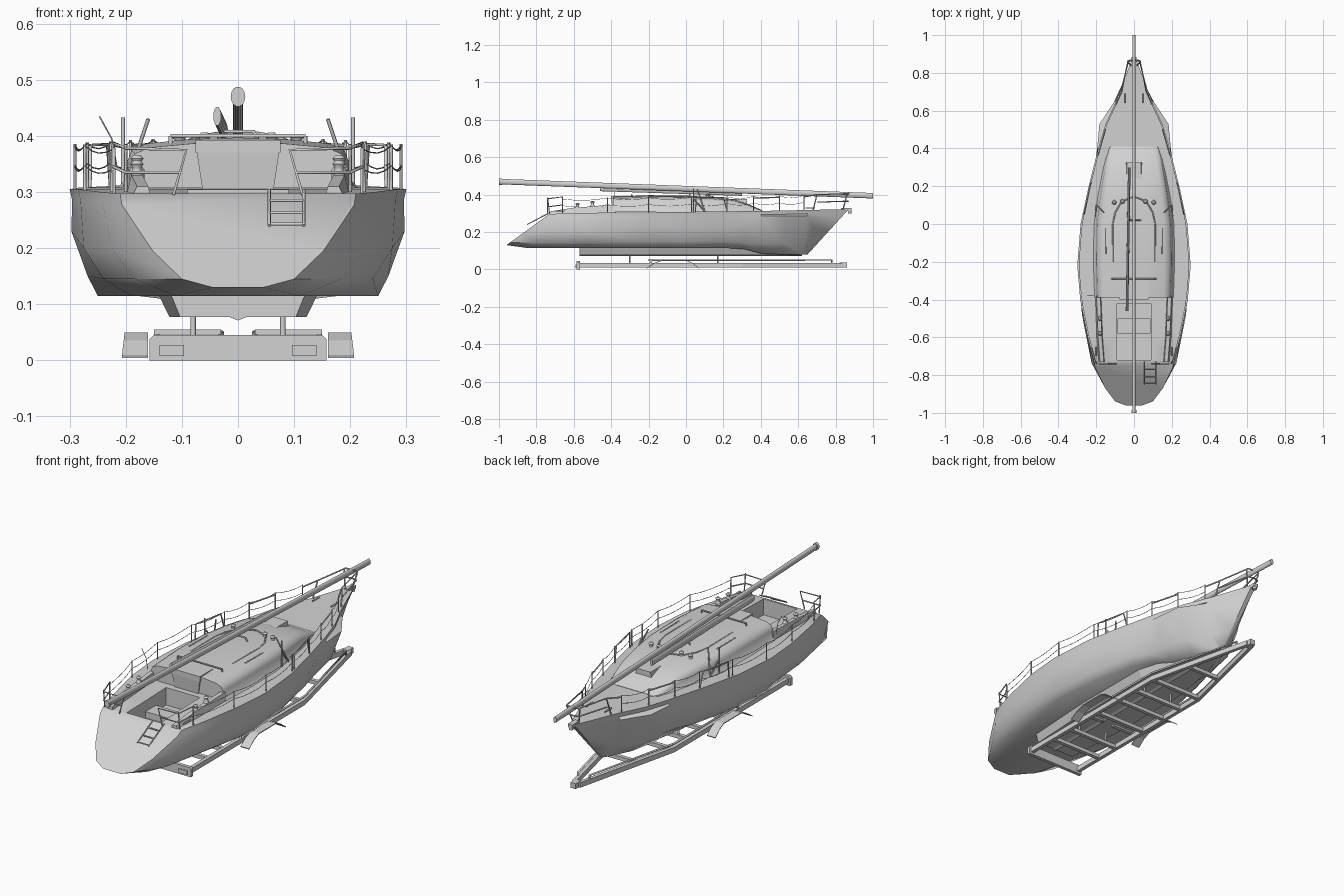
import bpy, bmesh, math
from mathutils import Vector

cube = bpy.data.objects.get("Cube")
if cube:
    bpy.data.objects.remove(cube)

grey = bpy.data.materials.new("light_grey")
grey.use_nodes = True
grey.diffuse_color = (0.65, 0.65, 0.65, 1)
for node in grey.node_tree.nodes:
    if node.type == 'BSDF_PRINCIPLED':
        node.inputs["Base Color"].default_value = grey.diffuse_color


# Helpers
def finish(name, bm, angle=0):
    bmesh.ops.recalc_face_normals(bm, faces=bm.faces)
    me = bpy.data.meshes.new(name)
    bm.to_mesh(me)
    bm.free()
    me.materials.append(grey)
    ob = bpy.data.objects.new(name, me)
    bpy.context.collection.objects.link(ob)
    if angle:
        bpy.ops.object.select_all(action='DESELECT')
        ob.select_set(True)
        bpy.context.view_layer.objects.active = ob
        bpy.ops.object.shade_smooth_by_angle(angle=math.radians(angle))
    return ob


def loft(name, rings, angle=0):
    bm = bmesh.new()
    vs = [[bm.verts.new(p) for p in r] for r in rings]
    n = len(vs[0])
    for a, b in zip(vs, vs[1:]):
        for i in range(n):
            j = (i + 1) % n
            bm.faces.new((a[i], a[j], b[j], b[i]))
    bm.faces.new(vs[0])
    bm.faces.new(vs[-1])
    return finish(name, bm, angle)


def box(name, lo, hi, taper=1.0):
    def ring(z, k):
        cx = (lo[0] + hi[0]) / 2
        return [(cx + (x - cx) * k, y, z) for x, y in
                ((lo[0], lo[1]), (hi[0], lo[1]), (hi[0], hi[1]), (lo[0], hi[1]))]
    return loft(name, [ring(lo[2], 1), ring(hi[2], taper)])


def lathe(name, centre, profile, sides=12):
    c = Vector(centre)
    ang = [2 * math.pi * i / sides for i in range(sides)]
    return loft(name, [[c + Vector((r * math.cos(a), r * math.sin(a), z)) for a in ang]
                       for r, z in profile], 40)


def spar(name, a, b, rx, rz, sides=14):
    ang = [2 * math.pi * i / sides for i in range(sides)]
    return loft(name, [[(p[0] + rx * math.cos(t), p[1], p[2] + rz * math.sin(t))
                        for t in ang] for p in (a, b)], 40)


def tubes(name, paths, r=0.003, mirror=True):
    cu = bpy.data.curves.new(name, 'CURVE')
    cu.dimensions = '3D'
    cu.bevel_depth = r
    cu.bevel_resolution = 1
    cu.use_fill_caps = True
    for path in paths:
        for s in ((1, -1) if mirror else (1,)):
            sp = cu.splines.new('POLY')
            sp.points.add(len(path) - 1)
            for p, q in zip(sp.points, path):
                p.co = (q[0] * s, q[1], q[2], 1)
    cu.materials.append(grey)
    ob = bpy.data.objects.new(name, cu)
    bpy.context.collection.objects.link(ob)
    return ob


# Hull stations: deck y, bottom y, then (half width, height) from deck to bottom
stations = [
    (-.73, -.96, (.21, .297), (.152, .195), (.1, .145), (.045, .13)),
    (-.6, -.85, (.245, .30), (.225, .2), (.185, .145), (.11, .115)),
    (-.4, -.55, (.285, .305), (.275, .2), (.24, .145), (.19, .115)),
    (-.22, -.25, (.3, .305), (.297, .23), (.268, .15), (.25, .115)),
    (0, 0, (.283, .308), (.28, .22), (.25, .15), (.225, .115)),
    (.2, .2, (.24, .31), (.237, .22), (.213, .15), (.18, .115)),
    (.33, .31, (.207, .312), (.205, .25), (.175, .14), (.13, .109)),
    (.4, .4, (.19, .313), (.195, .287), (.155, .14), (.108, .085)),
    (.53, .52, (.15, .315), (.183, .287), (.13, .14), (.075, .08)),
    (.65, .63, (.095, .318), (.105, .287), (.06, .14), (.02, .08)),
    (.87, .65, (.012, .322), (.011, .27), (.009, .15), (.006, .08)),
]


# The deck edge drops as a short upright strake before the topsides begin
def hull_ring(st):
    yt, yb, pts = st[0], st[1], st[2:]
    (w0, top), bot = pts[0], pts[-1][1]
    pts = [pts[0], (w0 * .985, top - .02)] + list(pts[1:])
    half = [(w, yt + (yb - yt) * (top - z) / (top - bot), z) for w, z in pts]
    return half + [(-x, y, z) for x, y, z in reversed(half)]


def edge(y, up=0.0, inset=0.008):
    for a, b in zip(stations, stations[1:]):
        if a[0] <= y <= b[0]:
            t = (y - a[0]) / (b[0] - a[0])
            w, z = (a[2][i] + (b[2][i] - a[2][i]) * t for i in (0, 1))
            return (max(w - inset, 0.01), y, z + up)


hull = loft("hull", [hull_ring(s) for s in stations], 52)
well = box("cockpit_cutter", (-.09, -.72, .22), (.09, -.42, .4))
well.hide_render = True
cut = hull.modifiers.new("cockpit", 'BOOLEAN')
cut.operation = 'DIFFERENCE'
cut.object = well
cut.solver = 'EXACT'
bpy.context.view_layer.objects.active = hull
bpy.ops.object.modifier_apply(modifier=cut.name)
bpy.data.objects.remove(well)

# Keel fairing below the flat bottom
loft("keel", [[(w, y, .118), (w * .86, y, .077), (.015, y, .077), (0, y, .071), (-.015, y, .077),
               (-w * .86, y, .077), (-w, y, .118)]
              for y, w in ((-.57, .12), (-.2, .142), (.2, .14), (.45, .09), (.62, .02))])

# Cabin, flared into the side decks
roof = [(-.39, .197, .08), (-.2, .203, .088), (0, .2, .086), (.15, .182, .077),
        (.26, .163, .066), (.34, .148, .038), (.41, .13, .006)]
shape = [(1.06, -.02), (1, .12), (.975, .5), (.935, .74), (.8, .88), (.4, .97), (0, 1)]


def cabin_ring(y, w, h):
    half = [(w * a, y, .309 + h * b) for a, b in shape]
    return half + [(-x, y, z) for x, y, z in reversed(half[:-1])]


loft("cabin", [cabin_ring(*r) for r in roof], 65)
loft("companionway_door", [[(s * w, y + d, z) for s, d in ((-1, 0), (1, 0), (1, .02), (-1, .02))]
                           for w, y, z in ((.062, -.392, .295), (.076, -.4, .388))])
box("companionway_hatch", (-.076, -.4, .37), (.076, -.3, .393))
box("deck_hatch", (-.042, .23, .35), (.042, .325, .376), .9)
box("cockpit_step", (-.088, -.58, .22), (.088, -.5, .25))

# Cockpit coamings and winches
for s, side in ((1, "left"), (-1, "right")):
    loft(side + "_coaming", [[(s * (w - .035), y, .29), (s * (w - .03), y, z),
                              (s * (w - .01), y, z), (s * w, y, .29)]
                             for w, y, z in ((.19, -.73, .31), (.2, -.6, .33), (.208, -.38, .345))])
    for i, (x, y, z) in enumerate(((.18, -.5, .33), (.18, -.58, .32), (.105, .115, .367), (.06, .12, .37))):
        lathe(f"{side}_winch_{i}", (s * x, y, z),
              [(.013, 0), (.013, .01), (.008, .016), (.008, .024), (.012, .03), (.006, .036)])

# Mast lowered over the deck, with boom beside it
spar("mast", (0, -1, .47), (0, 1, .394), .009, .015)
spar("mast_head", (0, -1, .47), (0, -.985, .47), .013, .018)
spar("boom", (-.037, -.46, .435), (-.025, .3, .41), .007, .017)
tubes("mast_crutches", [[(.205, .04, .30), (.205, .04, .433)], [(.2, .1, .31), (.16, .06, .43)],
                        [(.205, .04, .38), (.2, .1, .31)]], .0035)
tubes("mast_foot_arch", [[(.04, .02, .38), (.028, .02, .408), (-.028, .02, .408), (-.04, .02, .38)]], .004, False)
tubes("flag_staff", [[(-.215, -.38, .34), (-.225, -.38, .395), (-.247, -.38, .435)]], .0015, False)

# Roof rails, traveller and sheet tracks
tubes("roof_rails", [[(.112, -.2, .39), (.112, 0, .389), (.1, .06, .388), (.065, .12, .387), (0, .145, .389)],
                     [(.15, -.16, .387), (.15, -.02, .385)]], .0035)
tubes("traveller", [[(.12, -.29, .4), (-.12, -.29, .4)], [(.12, -.29, .4), (.12, -.29, .37)],
                    [(-.12, -.29, .4), (-.12, -.29, .37)]], .0035, False)

# Stanchions with sagging lifelines
posts = [-.66, -.42, -.2, .03, .22, .36, .5, .63]
tubes("stanchions", [[edge(y), edge(y, .08)] for y in posts], .0028)
lines = []
for h in (.042, .078):
    path = []
    for a, b in zip(posts, posts[1:]):
        path += [edge(a + (b - a) * t, h - .01 * 4 * t * (1 - t)) for t in (0, .25, .5, .75)]
    lines.append(path + [edge(posts[-1], h)])
tubes("lifelines", lines, .0012)

# Midship rails, pulpit and pushpit
tubes("midship_rails", [[edge(.05), edge(.055, .075), edge(.2, .075), edge(.22)],
                        [edge(.36, .07), edge(.5, .07)]], .0035)
tubes("pulpit", [[edge(.68), (.065, .7, .4), (.032, .865, .405), (0, .87, .405)],
                 [edge(.84), (.035, .86, .4)], [(.07, .7, .36), (.03, .86, .365), (0, .868, .365)],
                 [edge(.63, .07), (.065, .7, .4)]], .0035)
tubes("pushpit", [[(.115, -.74, .295), (.092, -.74, .375), (.2, -.74, .378), (.222, -.66, .388), (.225, -.66, .3)],
                  [(.2, -.73, .3), (.2, -.74, .385)], [(.105, -.74, .335), (.2, -.74, .335), (.222, -.66, .345)]], .003)

# Stern ladder
ladder = [[(x, -.73, .303), (x, -.85, .24)] for x in (.056, .117)]
ladder += [[(.056, y, z), (.117, y, z)] for y, z in ((-.77, .285), (-.81, .263), (-.845, .243))]
tubes("stern_ladder", ladder, .003, False)

# Bow roller and cleats
box("bow_roller", (-.012, .83, .312), (.012, .885, .328))
lathe("roller_wheel", (0, .875, .3), [(.01, 0), (.01, .014)])
tubes("cleats", [[(.05, .64, .328), (.05, .69, .328)], [(.2, -.7, .312), (.2, -.65, .312)]], .004)

# Trailer frame
loft("trailer_rear_beam", [[(x, y, z) for x, z in ((-.158, 0), (.158, 0), (.158, .037), (.15, .045),
                                                   (-.15, .045), (-.158, .037))] for y in (-.585, -.568)])
for s, side in ((1, "left"), (-1, "right")):
    box(side + "_tail_light", (s * .118 - .022, -.59, .008), (s * .118 + .022, -.585, .027))
    loft(side + "_trailer_rail", [[(s * (x + dx), y, z) for dx, z in
                                   ((-.009, .01), (.009, .01), (.009, .034), (-.009, .034))]
                                  for x, y in ((.14, -.57), (.14, .3), (.012, .84))])
    loft(side + "_bunk", [[(s * (.03 + dx), y, .046 + dz) for dx, dz in
                           ((0, 0), (.12, 0), (.12, .009), (0, .009))] for y in (-.2, -.18)])
    # Fender arch
    arc = [(-.21, .008), (-.17, .035), (-.13, .05), (0, .05), (.035, .035), (.07, .008)]
    loft(side + "_fender", [[(s * .16, y, z - .004), (s * .16, y, z), (s * (.202 + (.05 - z) * .12), y, z),
                             (s * (.202 + (.05 - z) * .12), y, z - .004)] for y, z in arc])
for i, y in enumerate((-.42, -.3, -.1, .05, .17, .3, .5)):
    w = .14 if y <= .3 else .092
    box(f"cross_member_{i}", (-w, y - .009, .012), (w, y + .009, .03))
tubes("upper_bars", [[(.145, -.2, .02), (.145, -.18, .05), (.145, .3, .05), (.03, .78, .05), (.03, .78, .02)]], .005)
tubes("keel_posts", [[(.08, y, .02), (.08, y, .085)] for y in (-.3, .17)], .005)
box("trailer_hitch", (-.014, .82, .01), (.014, .862, .036))
